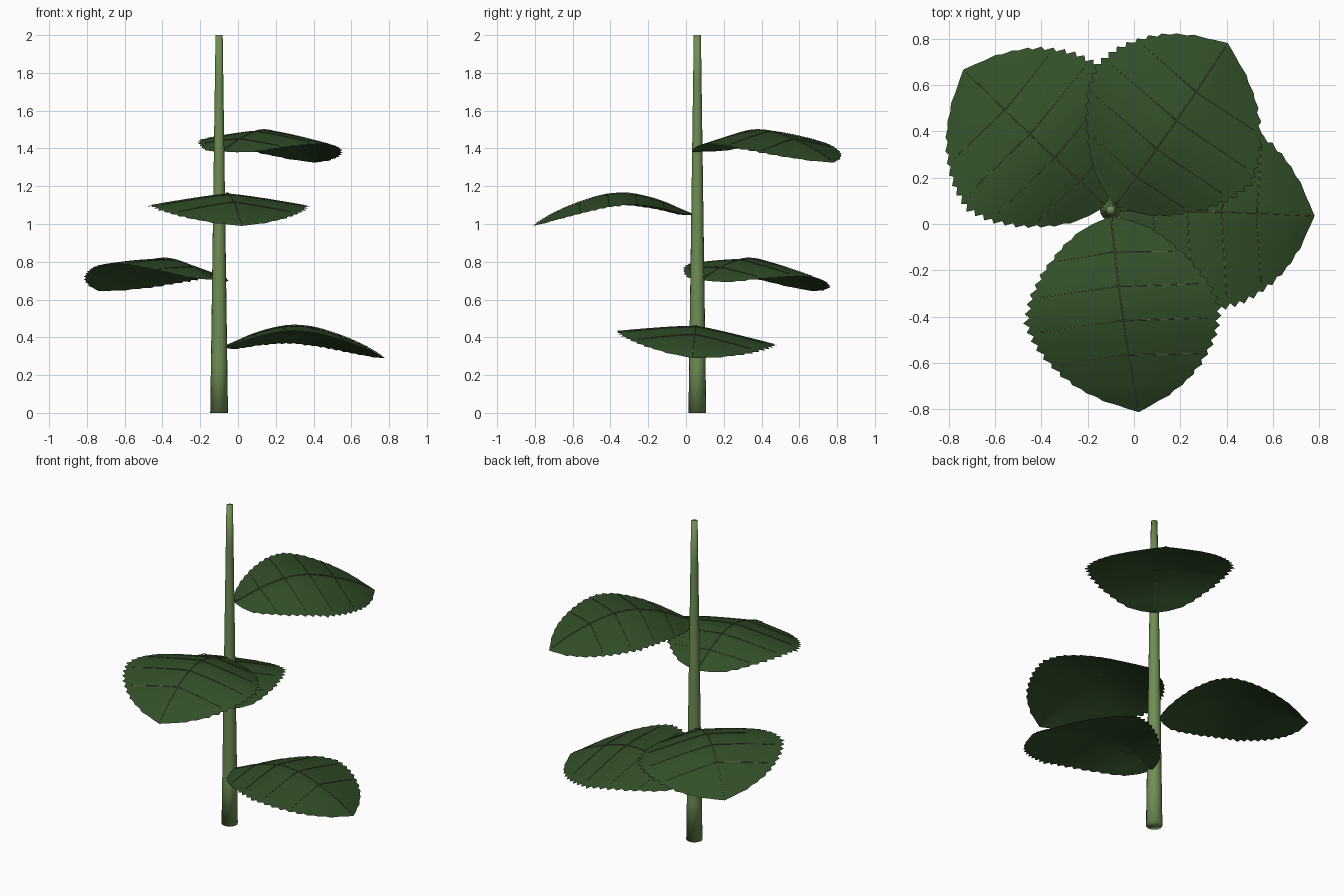
import bpy, bmesh, math
from mathutils import Vector

if "Cube" in bpy.data.objects:
    bpy.data.objects.remove(bpy.data.objects["Cube"])

CX, CY = -0.10, 0.06          # stem axis


def mat(name, rgb):
    m = bpy.data.materials.new(name)
    m.diffuse_color = (*rgb, 1)
    m.use_nodes = True
    m.node_tree.nodes["Principled BSDF"].inputs["Base Color"].default_value = m.diffuse_color
    return m


STEM = mat("stem green", (0.16, 0.27, 0.09))
LEAF = mat("leaf green", (0.032, 0.078, 0.022))
VEIN = mat("vein green", (0.13, 0.17, 0.07))


def finish(bm, name, material):
    bmesh.ops.recalc_face_normals(bm, faces=bm.faces) if name != "leaf" else None
    me = bpy.data.meshes.new(name)
    bm.to_mesh(me)
    bm.free()
    me.materials.append(material)
    for p in me.polygons:
        p.use_smooth = True
    ob = bpy.data.objects.new(name, me)
    bpy.context.collection.objects.link(ob)
    return ob


def interp(table, x):
    for (x0, y0), (x1, y1) in zip(table, table[1:]):
        if x <= x1:
            return y0 + (y1 - y0) * max(0, (x - x0) / (x1 - x0))
    return table[-1][1]


# distance from the stem axis -> half width, and -> midrib height
WIDTH = [(0.03, 0.01), (0.055, 0.09), (0.08, 0.145), (0.14, 0.225), (0.24, 0.32),
         (0.35, 0.39), (0.46, 0.425), (0.56, 0.395), (0.63, 0.355), (0.70, 0.30),
         (0.76, 0.235), (0.82, 0.14), (0.88, 0.0)]
RISE = [(0.03, 0.0), (0.09, 0.025), (0.15, 0.053), (0.22, 0.079), (0.30, 0.10),
        (0.36, 0.11), (0.42, 0.112), (0.49, 0.104), (0.55, 0.09), (0.63, 0.064),
        (0.70, 0.037), (0.78, 0.0), (0.88, -0.06)]
R0, R1 = 0.03, 0.88


def leaf_point(leaf, r, t, lift=0.0, tooth=1.0):
    """Point at distance r from the stem, t = -1..1 across the blade."""
    z0, deg, bend, roll = leaf
    w = interp(WIDTH, r) * tooth
    s = w * t + bend * (r / R1) ** 2
    z = z0 + interp(RISE, r) - 0.15 * w * abs(t) ** 1.2 + roll * w * t + lift
    a = math.radians(deg)
    return Vector((CX + r * math.cos(a) - s * math.sin(a),
                   CY + r * math.sin(a) + s * math.cos(a), z))


def tube(bm, pts, rad, sides=5):
    rings = []
    for i, p in enumerate(pts):
        d = (pts[min(i + 1, len(pts) - 1)] - pts[max(i - 1, 0)]).normalized()
        u = d.cross(Vector((0, 0, 1))).normalized()
        v = u.cross(d)
        k = rad * (1 - 0.6 * i / (len(pts) - 1))
        rings.append([bm.verts.new(p + k * (math.cos(q) * u + math.sin(q) * v))
                      for q in (2 * math.pi * j / sides for j in range(sides))])
    for a, b in zip(rings, rings[1:]):
        for j in range(sides):
            bm.faces.new((a[j], a[(j + 1) % sides], b[(j + 1) % sides], b[j]))
    bm.faces.new(rings[0])
    bm.faces.new(rings[-1])


# tapered stem
bm = bmesh.new()
N, RINGS = 16, 8
rings = []
for i in range(RINGS + 1):
    f = i / RINGS
    rad = 0.047 - 0.028 * f
    rings.append([bm.verts.new((CX + rad * math.cos(2 * math.pi * j / N),
                                CY + rad * math.sin(2 * math.pi * j / N), 2 * f))
                  for j in range(N)])
for a, b in zip(rings, rings[1:]):
    for j in range(N):
        bm.faces.new((a[j], a[(j + 1) % N], b[(j + 1) % N], b[j]))
bm.faces.new(rings[0])
bm.faces.new(rings[-1])
finish(bm, "stem", STEM)

# leaves: base height, heading, sideways bend, roll
LEAVES = [(0.35, 0.0, -0.025, -0.085), (0.705, 137.5, -0.017, 0.085),
          (1.05, 275.0, 0.044, 0.0), (1.385, 412.5, 0.038, 0.03)]
ROWS, COLS = 42, 12
for leaf in LEAVES:
    # toothed blade
    bm = bmesh.new()
    grid = []
    for i in range(ROWS + 1):
        r = R0 + (R1 - R0) * i / ROWS
        row = []
        for j in range(COLS + 1):
            t = 2 * j / COLS - 1
            edge = j in (0, COLS)
            tooth = 1.02 if i % 2 else 0.965
            row.append(bm.verts.new(leaf_point(leaf, r, t, 0, tooth if edge else 1)))
        grid.append(row)
    for a, b in zip(grid, grid[1:]):
        for j in range(COLS):
            bm.faces.new((a[j], b[j], b[j + 1], a[j + 1]))
    bmesh.ops.remove_doubles(bm, verts=bm.verts, dist=0.0005)
    finish(bm, "leaf", LEAF)

    # midrib and side veins
    bm = bmesh.new()
    tube(bm, [leaf_point(leaf, R0 + (R1 - 0.02 - R0) * i / 20, 0, 0.003)
              for i in range(21)], 0.004)
    for r in (0.18, 0.33, 0.48, 0.63):
        for side in (-1, 1):
            tube(bm, [leaf_point(leaf, r + 0.02 * k / 6, side * 0.88 * k / 6, 0.002)
                      for k in range(7)], 0.0025)
    finish(bm, "leaf_veins", VEIN)
